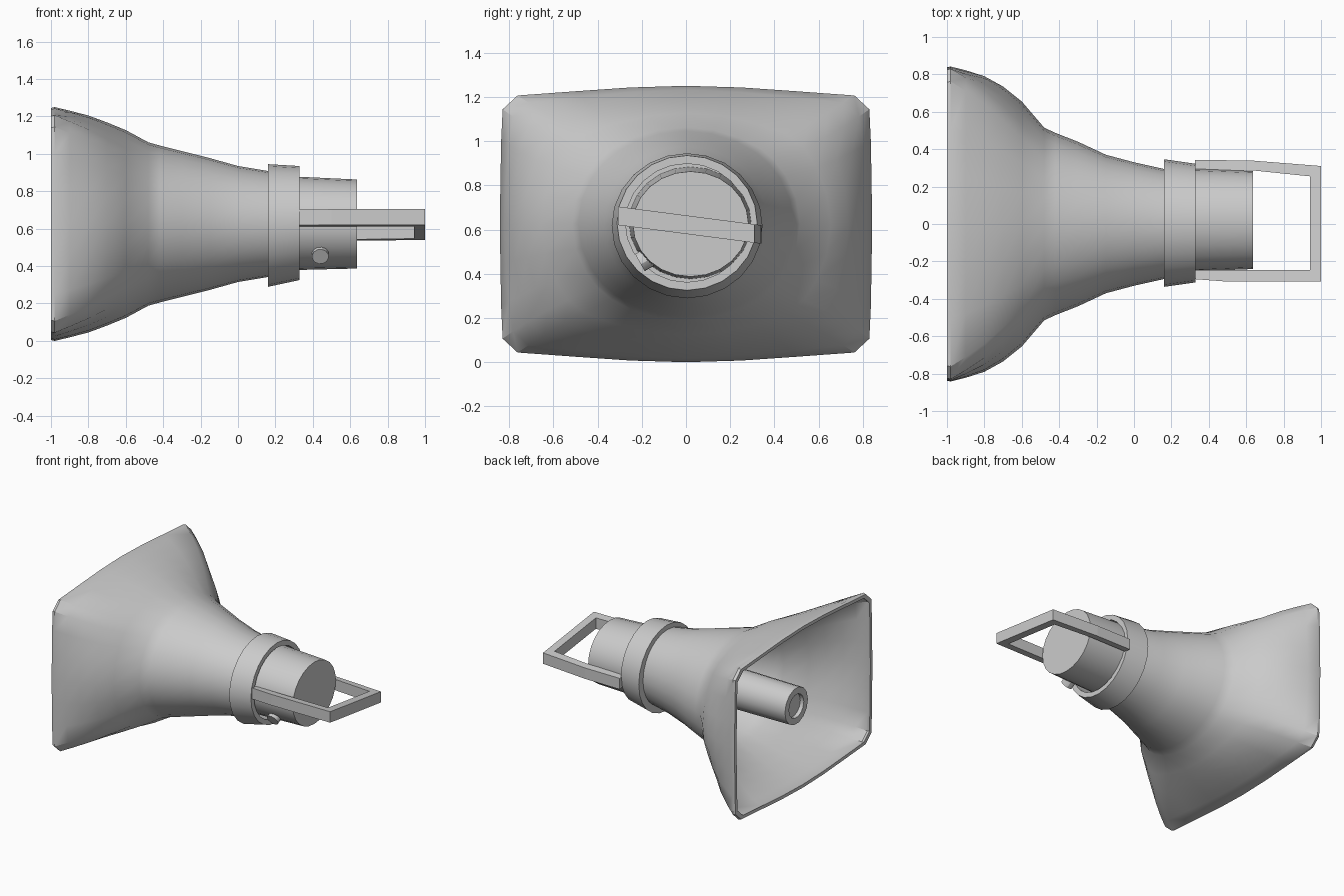
import bpy, bmesh, math
from mathutils import Vector

if "Cube" in bpy.data.objects:
    bpy.data.objects.remove(bpy.data.objects["Cube"])


def loft(name, rings, angle=30, caps=True):
    """Skin a list of equal-length point rings into one mesh."""
    bm = bmesh.new()
    vs = [[bm.verts.new(p) for p in ring] for ring in rings]
    n = len(rings[0])
    for a, b in zip(vs, vs[1:]):
        for i in range(n):
            j = (i + 1) % n
            bm.faces.new((a[i], a[j], b[j], b[i]))
    if caps:
        bm.faces.new(vs[0])
        bm.faces.new(vs[-1])
    bmesh.ops.recalc_face_normals(bm, faces=bm.faces)
    me = bpy.data.meshes.new(name)
    bm.to_mesh(me)
    bm.free()
    ob = bpy.data.objects.new(name, me)
    bpy.context.collection.objects.link(ob)
    bpy.ops.object.select_all(action='DESELECT')
    ob.select_set(True)
    bpy.context.view_layer.objects.active = ob
    if angle:
        bpy.ops.object.shade_smooth_by_angle(angle=math.radians(angle))
    return ob


def lathe(name, profile, start, axis=(1, 0, 0), segs=20, ys=1.0):
    """Revolve (distance, radius, lift) stations around an axis."""
    ax = Vector(axis).normalized()
    u = ax.orthogonal().normalized() if ax.x < 0.9 else Vector((0, 1, 0))
    v = ax.cross(u)
    rings = []
    for d, r, lift in profile:
        c = Vector(start) + ax * d + Vector((0, 0, lift))
        rings.append([c + u * (r * ys * math.cos(2 * math.pi * k / segs))
                      + v * (r * math.sin(2 * math.pi * k / segs)) for k in range(segs)])
    return loft(name, rings)


# Horn section: one quadrant of the bowed, chamfered mouth with matching circle angles
QUAD = [(1, 0, 0), (.997, .3, 15), (.993, .6, 29), (.985, .83, 40),
        (.905, .93, 50), (.6, .96, 62), (.3, .988, 76)]
MIRROR = [(y, z, math.cos(math.radians(t)), math.sin(math.radians(t))) for y, z, t in QUAD]
half = MIRROR + [(0, 1, 0, 1)] + [(-y, z, -c, s) for y, z, c, s in reversed(MIRROR[1:])]
SECTION = half + [(-y, -z, -c, -s) for y, z, c, s in half]

# Horn stations: x, half width, half height, mouth-shape weight
STATIONS = [(.18, .29, .28, 0), (.0, .33, .31, 0), (-.15, .37, .352, 0),
            (-.3, .44, .39, 0), (-.42, .487, .42, .02), (-.48, .515, .437, .06),
            (-.6, .655, .502, .22), (-.7, .735, .543, .42), (-.8, .79, .58, .64),
            (-.9, .822, .606, .85), (-.98, .842, .625, 1), (-1, .838, .62, 1)]


def horn_ring(x, hw, hh, w):
    return [(x, hw * (c + (y - c) * w), .625 + hh * (s + (z - s) * w))
            for y, z, c, s in SECTION]


outer = [horn_ring(*s) for s in STATIONS]
inner = []
for x, hw, hh, w in reversed(STATIONS):
    t = .025 if x < -.95 else .014      # thicker lip, thin wall behind it
    inner.append(horn_ring(x, hw - t, hh - t, w))
inner[-1] = [(.1, y, z) for x, y, z in inner[-1]]
loft("horn", outer + inner, angle=32)

# Clamp collar with open recess
lathe("collar", [(.16, .27, .617), (.16, .328, .617), (.328, .305, .63),
                 (.328, .268, .63), (.2, .268, .63)], (0, .005, 0), segs=24, ys=1.04)

# Driver housing
lathe("driver_housing", [(.19, .254, .63), (.635, .238, .625)],
      (0, .021, 0), segs=24, ys=1.1)

# Inner tube with recessed end
lathe("inner_tube", [(.11, .15, .62), (-.94, .14, .615), (-.94, .09, .615),
                     (-.91, .09, .615)], (0, 0, 0), segs=14)

# Cable gland, nearly flush on the lower front of the housing
lathe("cable_gland", [(0, .045, 0), (.05, .045, 0)],
      (.44, -.165, .475), axis=(0, -.8, -.45), segs=12)

# U bracket, tilted across the axis: outer and inner plan points
PLAN = [((.325, -.295), (.325, -.245)), ((.5, -.308), (.5, -.247)), ((1, -.308), (.94, -.247)),
        ((1, .31), (.94, .255)), ((.62, .34), (.63, .287)), ((.325, .342), (.325, .287))]
rings = []
for (xo, yo), (xi, yi) in PLAN:
    zo, zi = .622 - .13 * yo, .622 - .13 * yi
    rings.append([(xo, yo, zo - .042), (xo, yo, zo + .042),
                  (xi, yi, zi + .042), (xi, yi, zi - .042)])
loft("bracket", rings, angle=0)
